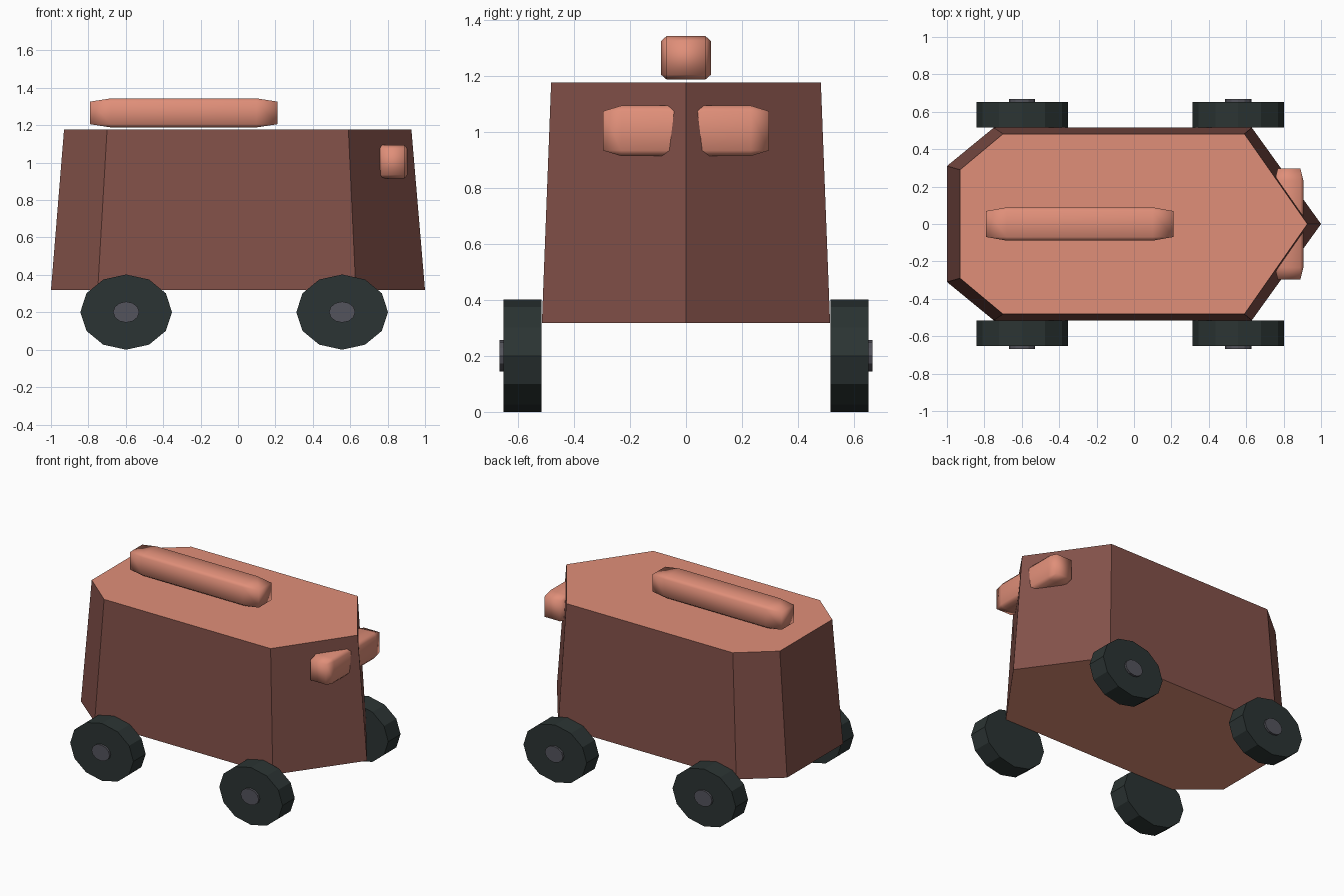
import bpy, bmesh, math
from mathutils import Matrix

if "Cube" in bpy.data.objects:
    bpy.data.objects.remove(bpy.data.objects["Cube"])


def material(name, rgb):
    m = bpy.data.materials.new(name)
    lin = [((c / 255 + 0.055) / 1.055) ** 2.4 for c in rgb]
    m.diffuse_color = (*lin, 1)
    m.use_nodes = True
    m.node_tree.nodes["Principled BSDF"].inputs["Base Color"].default_value = m.diffuse_color
    return m


SALMON = material("salmon", (224, 143, 121))
BROWN = material("brown", (131, 81, 73))
TYRE = material("dark_tyre", (43, 52, 51))
HUB = material("grey_hub", (84, 84, 92))


def add_object(name, bm, *mats):
    bmesh.ops.recalc_face_normals(bm, faces=bm.faces[:])
    mesh = bpy.data.meshes.new(name)
    bm.to_mesh(mesh)
    bm.free()
    for m in mats:
        mesh.materials.append(m)
    ob = bpy.data.objects.new(name, mesh)
    bpy.context.collection.objects.link(ob)
    return ob


# Body: pointed hull outline, lofted to a slightly smaller top
def ring(bm, half, z):
    outline = half + [(x, -y) for x, y in reversed(half) if y > 0]
    return [bm.verts.new((x, y, z)) for x, y in outline]


bm = bmesh.new()
low = ring(bm, [(-1, .31), (-.75, .515), (.63, .515), (1, 0)], .318)
high = ring(bm, [(-.93, .29), (-.70, .482), (.59, .482), (.927, 0)], 1.178)
# Roof and underside are salmon, walls are brown
for cap in (low, high):
    bm.faces.new(cap).material_index = 1
for i in range(len(low)):
    j = (i + 1) % len(low)
    bm.faces.new((low[i], low[j], high[j], high[i]))
add_object("body", bm, BROWN, SALMON)


# Soft bars: bevelled unit cube stretched to size
def soft_bar(name, centre, size):
    bm = bmesh.new()
    bmesh.ops.create_cube(bm, size=1)
    bmesh.ops.bevel(bm, geom=bm.edges[:], offset=.11, segments=1,
                    affect='EDGES', profile=.5)
    bm.transform(Matrix.Translation(centre) @ Matrix.Diagonal((*size, 1)))
    for f in bm.faces:
        f.smooth = True
    add_object(name, bm, SALMON)


soft_bar("roof_rail", (-.29, 0, 1.266), (1, .178, .155))
soft_bar("nose_bar", (.829, 0, 1.005), (.154, .594, .18))


# Wheels: squashed twelve-sided discs with a small raised hub
def disc(name, x, y0, y1, rx, rz, side, mat):
    bm = bmesh.new()
    bmesh.ops.create_cone(bm, cap_ends=True, segments=12,
                          radius1=1, radius2=1, depth=1)
    bm.transform(Matrix.Translation((x, side * (y0 + y1) / 2, .201))
                 @ Matrix.Diagonal((rx, y1 - y0, rz, 1))
                 @ Matrix.Rotation(math.pi / 2, 4, 'X'))
    add_object(name, bm, mat)


for end, x in (("rear", -.598), ("front", .557)):
    for label, side in (("right", -1), ("left", 1)):
        disc(f"{end}_{label}_wheel", x, .517, .653, .245, .201, side, TYRE)
        disc(f"{end}_{label}_hub", x, .60, .667, .07, .056, side, HUB)
